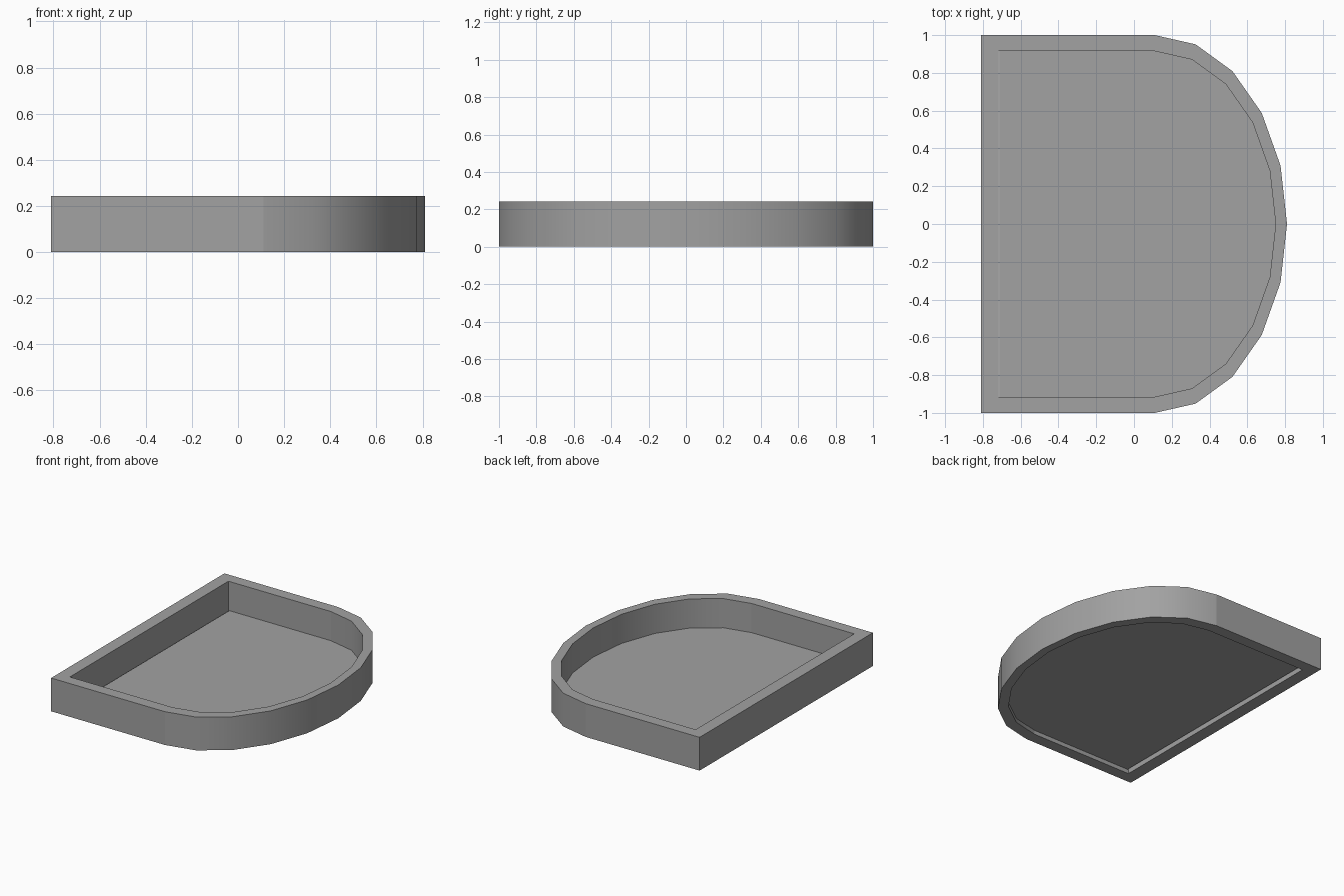
import bpy, bmesh, math

cube = bpy.data.objects.get("Cube")
if cube:
    bpy.data.objects.remove(cube, do_unlink=True)

HEIGHT = 0.243
FLOOR_Z = 0.03
ARC_X = 0.11      # where the straight sides meet the rounded end
STEPS = 10

grey = bpy.data.materials.new("grey")
grey.use_nodes = True
colour = (0.36, 0.36, 0.36, 1)
grey.diffuse_color = colour
grey.node_tree.nodes["Principled BSDF"].inputs["Base Color"].default_value = colour


def d_outline(back_x, radius_x, half_y):
    """Counter-clockwise D shape: half ellipse closed by a straight back."""
    pts = [(back_x, -half_y)]
    for i in range(STEPS + 1):
        a = -math.pi / 2 + math.pi * i / STEPS
        pts.append((ARC_X + radius_x * math.cos(a), half_y * math.sin(a)))
    return pts + [(back_x, half_y)]


def finish(name, bm):
    mesh = bpy.data.meshes.new(name)
    bm.to_mesh(mesh)
    bm.free()
    mesh.materials.append(grey)
    obj = bpy.data.objects.new(name, mesh)
    bpy.context.collection.objects.link(obj)
    return obj


# Rim wall: outer and inner outlines bridged into a hollow ring
bm = bmesh.new()
outer = d_outline(-0.81, 0.70, 1.0)
inner = d_outline(-0.718, 0.64, 0.915)
loops = [[bm.verts.new((x, y, z)) for x, y in line]
         for line, z in ((outer, 0), (outer, HEIGHT), (inner, HEIGHT), (inner, 0))]
count = len(outer)
for k in range(4):
    a, b = loops[k], loops[(k + 1) % 4]
    for i in range(count):
        j = (i + 1) % count
        face = bm.faces.new((a[i], a[j], b[j], b[i]))
        face.smooth = k in (0, 2)
# Only the upright edges inside the rounded end are shaded smooth
for e in bm.edges:
    upright = abs(e.verts[0].co.z - e.verts[1].co.z) > 0.1
    e.smooth = upright and e.verts[0].co.x > ARC_X + 0.01
finish("rim_wall", bm)

# Floor panel: thin sheet inside the rim, with a narrow slot along the back
bm = bmesh.new()
bm.faces.new([bm.verts.new((x, y, FLOOR_Z)) for x, y in d_outline(-0.711, 0.64, 0.915)])
finish("floor_panel", bm)
